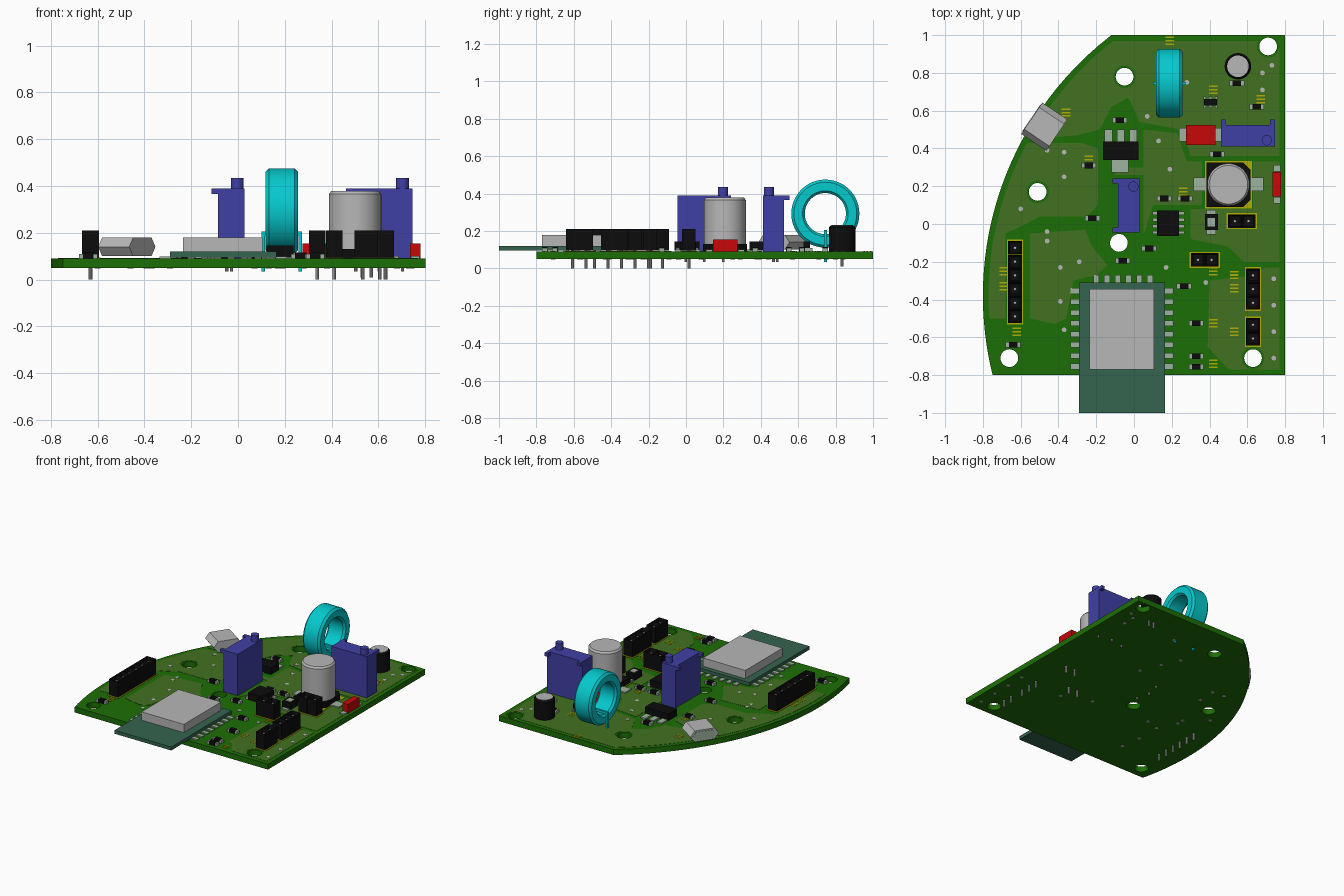
import bpy, bmesh, math
from mathutils import Matrix, Vector

cube = bpy.data.objects.get("Cube")
if cube:
    bpy.data.objects.remove(cube, do_unlink=True)


def material(name, *srgb):
    m = bpy.data.materials.new(name)
    m.use_nodes = True
    colour = [(c / 255) ** 2.2 for c in srgb] + [1]
    m.diffuse_color = colour
    m.node_tree.nodes["Principled BSDF"].inputs["Base Color"].default_value = colour
    return m


green = material("board green", 34, 110, 14)
olive = material("copper pour olive", 68, 112, 38)
module_green = material("module green", 56, 100, 80)
silver = material("metal grey", 182, 182, 182)
pad_grey = material("solder grey", 158, 178, 158)
black = material("plastic black", 20, 20, 20)
blue = material("trimmer blue", 66, 66, 165)
red = material("capacitor red", 198, 16, 16)
teal = material("coil teal", 14, 200, 204)
yellow = material("marking yellow", 176, 172, 10)

BASE, TOP = 0.05, 0.09      # lower and upper side of the board


def finish(bm, name, mat, smooth=False):
    bmesh.ops.recalc_face_normals(bm, faces=bm.faces)
    mesh = bpy.data.meshes.new(name)
    bm.to_mesh(mesh)
    bm.free()
    mesh.materials.append(mat)
    ob = bpy.data.objects.new(name, mesh)
    bpy.context.collection.objects.link(ob)
    if smooth:
        bpy.ops.object.select_all(action="DESELECT")
        ob.select_set(True)
        bpy.context.view_layer.objects.active = ob
        bpy.ops.object.shade_smooth_by_angle(angle=math.radians(35))
    return ob


def boxes(name, mat, items, z0, z1):
    """One mesh of boxes, each given as centre x, y and size x, y."""
    bm = bmesh.new()
    for x, y, w, d in items:
        m = Matrix.Translation((x, y, (z0 + z1) / 2)) @ Matrix.Diagonal((w, d, z1 - z0, 1))
        bmesh.ops.create_cube(bm, size=1, matrix=m)
    return finish(bm, name, mat)


def rods(name, mat, spots, r, z0, z1, sides=10):
    bm = bmesh.new()
    for x, y in spots:
        bmesh.ops.create_cone(bm, cap_ends=True, segments=sides, radius1=r, radius2=r,
                              depth=z1 - z0, matrix=Matrix.Translation((x, y, (z0 + z1) / 2)))
    return finish(bm, name, mat, True)


def lathe(name, mat, profile, place, closed=False):
    bm = bmesh.new()
    vs = [bm.verts.new((r, 0, z)) for r, z in profile]
    pairs = list(zip(vs, vs[1:] + vs[:1])) if closed else list(zip(vs, vs[1:]))
    es = [bm.edges.new(p) for p in pairs]
    bmesh.ops.spin(bm, geom=vs + es, cent=(0, 0, 0), axis=(0, 0, 1), angle=math.tau, steps=48)
    bmesh.ops.remove_doubles(bm, verts=bm.verts, dist=0.0001)
    bm.transform(place)
    return finish(bm, name, mat, True)


def prism(name, mat, outline, z0, z1, place=None):
    bm = bmesh.new()
    face = bm.faces.new([bm.verts.new((x, y, z0)) for x, y in outline])
    up = bmesh.ops.extrude_face_region(bm, geom=[face])["geom"]
    bmesh.ops.translate(bm, vec=(0, 0, z1 - z0), verts=[v for v in up if isinstance(v, bmesh.types.BMVert)])
    if place:
        bm.transform(place)
    return finish(bm, name, mat)


# Board with one curved side, copper pours and mounting holes
def arc(y0, y1, inset=0.0, steps=32):
    r = 1.74 - inset
    ys = [y0 + (y1 - y0) * i / steps for i in range(steps + 1)]
    return [(0.94 - math.sqrt(r * r - (y + 0.38) ** 2), y) for y in ys]


HOLES = [(-0.05, 0.78), (0.71, 0.94), (-0.51, 0.17), (-0.08, -0.1), (-0.66, -0.71), (0.63, -0.71)]


def drill(ob, radius):
    cutter = rods("hole_cutter", ob.data.materials[0], HOLES, radius, 0, 0.2, 28)
    cutter.hide_render = True
    mod = ob.modifiers.new("holes", "BOOLEAN")
    mod.object, mod.operation, mod.solver = cutter, "DIFFERENCE", "EXACT"
    bpy.context.view_layer.objects.active = ob
    bpy.ops.object.modifier_apply(modifier=mod.name)
    bpy.data.objects.remove(cutter, do_unlink=True)


drill(prism("circuit_board", green, [(0.8, -0.8), (0.8, 1)] + arc(1, -0.8), BASE, TOP), 0.047)
pours = {
    "rear_pour": [(0.77, 0.97), (0.77, 0.36), (0.3, 0.36), (0.25, 0.5), (0.03, 0.54), (-0.03, 0.67),
                  (-0.12, 0.62), (-0.18, 0.5), (-0.3, 0.47)] + arc(0.45, 0.97, 0.03),
    "left_pour": arc(0.43, -0.5, 0.03) + [(-0.68, -0.5), (-0.68, -0.05), (-0.57, 0), (-0.5, 0.04),
                  (-0.25, 0.04), (-0.19, 0.1), (-0.19, 0.4), (-0.28, 0.43)],
    "middle_pour": [(0.05, 0.5), (0.23, 0.48), (0.28, 0.33), (0.36, 0.33), (0.36, 0.1), (0.1, 0.1),
                    (0.05, -0.06), (0.05, 0.26), (-0.1, 0.26), (-0.1, 0.3), (0.05, 0.3)],
    "inner_pour": [(-0.55, -0.05), (-0.26, -0.03), (-0.22, -0.12), (-0.14, -0.22), (-0.2, -0.27), (-0.32, -0.3),
                   (-0.36, -0.5), (-0.42, -0.53), (-0.55, -0.5)],
    "right_pour": [(0.77, 0.33), (0.63, 0.33), (0.63, 0.08), (0.3, 0.08), (0.3, -0.08), (0.5, -0.12),
                   (0.58, -0.2), (0.77, -0.2)],
    "front_pour": [(0.4, -0.3), (0.57, -0.28), (0.7, -0.23), (0.77, -0.23), (0.77, -0.77), (0.5, -0.77),
                   (0.39, -0.65)],
}
for name, outline in pours.items():
    drill(prism(name, olive, outline, TOP - 0.001, TOP + 0.0015), 0.06)

# Radio module with shield can and edge pads
boxes("module_board", module_green, [(-0.0625, -0.655, 0.455, 0.69)], 0.095, 0.12)
boxes("module_shield", silver, [(-0.065, -0.557, 0.34, 0.425)], 0.12, 0.18)
edge_pads = [(x, -0.355 - 0.057 * i, 0.05, 0.03) for x in (-0.31, 0.185) for i in range(8)]
edge_pads += [(-0.2 + 0.057 * i, -0.295, 0.03, 0.05) for i in range(6)]
boxes("module_pads", pad_grey, edge_pads, TOP, 0.098)


# Socket headers: one recessed cell per pin
def header(name, x, y, count, along_y):
    pitch = 0.0725
    steps = [(i - (count - 1) / 2) * pitch for i in range(count)]
    spots = [(x, y + s) if along_y else (x + s, y) for s in steps]
    bm = bmesh.new()
    for px, py in spots:
        m = Matrix.Translation((px, py, 0.1525)) @ Matrix.Diagonal((0.072, 0.072, 0.115, 1))
        vs = bmesh.ops.create_cube(bm, size=1, matrix=m)["verts"]
        cap = max({f for v in vs for f in v.link_faces}, key=lambda f: f.calc_center_median().z)
        bmesh.ops.inset_individual(bm, faces=[cap], thickness=0.012)
        bmesh.ops.translate(bm, verts=cap.verts, vec=(0, 0, -0.03))
    finish(bm, name, black)
    rods(name + "_pins", silver, spots, 0.008, 0, 0.195)
    length = count * pitch + 0.015
    size = (0.085, length) if along_y else (length, 0.085)
    boxes(name + "_marking", yellow, [(x, y, *size)], TOP, 0.094)


header("left_header", -0.63, -0.308, 6, True)
header("right_rear_header", 0.63, -0.345, 3, True)
header("right_front_header", 0.63, -0.57, 2, True)
header("middle_header", 0.375, -0.19, 2, False)
header("rear_header", 0.57, 0.015, 2, False)


# Trimmer resistors: body, end wings on one side and an adjusting screw
def trimmer(name, x, y, turn):
    place = Matrix.Translation((x, y, 0)) @ Matrix.Rotation(turn, 4, "Z")
    parts = [boxes(name + "_body", blue, [(0, 0, 0.285, 0.113)], TOP, 0.39),
             boxes(name + "_wings", blue, [(s * 0.13, 0.07, 0.025, 0.03) for s in (-1, 1)], 0.365, 0.39),
             rods(name + "_screw", blue, [(0.1, -0.025)], 0.027, 0.39, 0.435, 20),
             rods(name + "_pins", silver, [(-0.1, 0), (0, 0.02), (0.1, 0)], 0.007, 0.035, TOP)]
    for p in parts:
        p.data.transform(place)


trimmer("rear_trimmer", 0.603, 0.468, 0)
trimmer("middle_trimmer", -0.028, 0.098, math.pi / 2)

# Toroidal coil standing on edge, with a wire through its middle
ring = [(0.11, -0.055), (0.122, -0.07), (0.168, -0.07), (0.182, -0.055)]
ring += [(r, -h) for r, h in reversed(ring)]
stand = Matrix.Translation((0.187, 0.745, 0.293)) @ Matrix.Rotation(math.pi / 2, 4, "Y")
lathe("coil_ring", teal, ring, stand, closed=True)
boxes("coil_leads", teal, [(x, 0.745, 0.014, 0.016) for x in (0.108, 0.266)], 0.035, 0.205)
boxes("coil_bridge", teal, [(0.187, 0.745, 0.17, 0.016)], 0.188, 0.205)

# Electrolytic capacitors
lathe("large_capacitor_can", silver, [(0, 0.12), (0.112, 0.12), (0.112, 0.365), (0.102, 0.378), (0, 0.378)],
      Matrix.Translation((0.5, 0.208, 0)))
h, c = 0.117, 0.08
prism("large_capacitor_base", black, [(-h, -h), (c, -h), (h, -c), (h, c), (c, h), (-h, h)],
      TOP, 0.13, Matrix.Translation((0.5, 0.208, 0)))
boxes("large_capacitor_marking", yellow, [(0.5, 0.208, 0.25, 0.25)], TOP, 0.093)
boxes("large_capacitor_pads", pad_grey, [(x, 0.21, 0.07, 0.07) for x in (0.35, 0.65)], TOP, 0.1)
lathe("small_capacitor_body", black, [(0, TOP), (0.07, TOP), (0.07, 0.22), (0.06, 0.23), (0, 0.23)],
      Matrix.Translation((0.55, 0.835, 0)))
rods("small_capacitor_top", silver, [(0.55, 0.835)], 0.057, 0.225, 0.233, 32)
rods("small_capacitor_pins", silver, [(0.53, 0.835), (0.57, 0.835)], 0.008, 0.01, TOP)

# Red film capacitors
boxes("red_capacitors", red, [(0.353, 0.472, 0.155, 0.105), (0.757, 0.21, 0.045, 0.13)], TOP, 0.155)
boxes("red_capacitor_pads", pad_grey, [(0.258, 0.472, 0.04, 0.07), (0.445, 0.472, 0.035, 0.07),
      (0.757, 0.295, 0.035, 0.035), (0.757, 0.125, 0.035, 0.035)], TOP, 0.1)

# Charging connector: six-sided shell set square to the curved edge
shell = [(-0.1, 0), (-0.07, 0.04), (0.07, 0.04), (0.1, 0), (0.07, -0.04), (-0.07, -0.04)]
out = Vector((-0.83, 0.56, 0)).normalized()
side = Vector((-out.y, out.x, 0))
place = Matrix((side, (0, 0, 1), out)).transposed().to_4x4()
place.translation = (-0.475, 0.515, 0.14)
prism("charging_connector", silver, shell, -0.08, 0.08, place)
prism("charging_opening", pad_grey, [(x * 0.85, y * 0.75) for x, y in shell], 0.079, 0.083, place)

# Regulator and chips with legs
boxes("regulator_body", black, [(-0.07, 0.388, 0.19, 0.097)], 0.095, 0.145)
boxes("regulator_legs", pad_grey, [(-0.07 + s * 0.065, 0.46, 0.04, 0.08) for s in (-1, 0, 1)]
      + [(-0.075, 0.315, 0.09, 0.085)], TOP, 0.1)
boxes("chip_body", black, [(0.18, 0.005, 0.115, 0.135), (0.405, 0.645, 0.07, 0.035)], 0.095, 0.145)
boxes("chip_legs", pad_grey, [(0.182, -0.045 + 0.034 * i, 0.17, 0.018) for i in range(4)]
      + [(0.375 + 0.03 * i, 0.645, 0.014, 0.06) for i in range(3)], TOP, 0.108)
boxes("diode_body", black, [(0.41, 0.01, 0.07, 0.085)], 0.095, 0.14)
boxes("diode_top", pad_grey, [(0.41, 0.01, 0.04, 0.045)], 0.139, 0.142)
boxes("diode_pads", pad_grey, [(0.41, 0.01, 0.05, 0.13)], TOP, 0.1)

# Small surface parts with metal ends
small = [(-0.22, 0.03), (0.16, 0.135), (0.27, 0.135), (0.545, 0.745), (0.65, 0.62), (0.44, 0.37),
         (-0.06, -0.195), (0.08, -0.13), (0.33, -0.525), (0.33, -0.7), (0.33, -0.755), (-0.24, 0.31),
         (-0.64, -0.64), (0.265, -0.33), (-0.075, 0.55)]
boxes("small_part_bodies", black, [(x, y, 0.045, 0.03) for x, y in small], TOP, 0.115)
boxes("small_part_ends", pad_grey, [(x + s * 0.03, y, 0.018, 0.028) for x, y in small for s in (-1, 1)], TOP, 0.11)

# Plated vias
vias = [(0.28, 0.75), (0.68, 0.8), (0.73, 0.84), (0.68, 0.71), (0.07, 0.57), (0.13, 0.44), (0.19, 0.29),
        (-0.46, 0.39), (-0.37, 0.38), (-0.37, 0.25), (-0.6, 0.08), (-0.46, -0.04), (-0.46, -0.09),
        (-0.39, -0.23), (-0.29, -0.2), (-0.39, -0.41), (-0.37, -0.56), (0.38, -0.31), (0.17, -0.23)]
vias += [(0.74, -0.29 - 0.14 * i) for i in range(4)]
rods("vias", silver, vias, 0.013, BASE - 0.002, TOP + 0.003, 8)

# Yellow marking dashes beside parts
marks = [(-0.36, 0.59), (0.19, 0.97), (0.42, 0.71), (0.67, 0.66), (-0.24, 0.34), (0.26, 0.17), (0.42, -0.25),
         (0.53, -0.27), (0.53, -0.34), (0.53, -0.57), (0.42, -0.525), (0.42, -0.74), (-0.62, -0.57),
         (-0.69, -0.25), (-0.69, -0.33)]
boxes("marking_dashes", yellow, [(x, y + s * 0.018, 0.045, 0.008) for x, y in marks for s in (-1, 0, 1)],
      TOP, TOP + 0.003)
